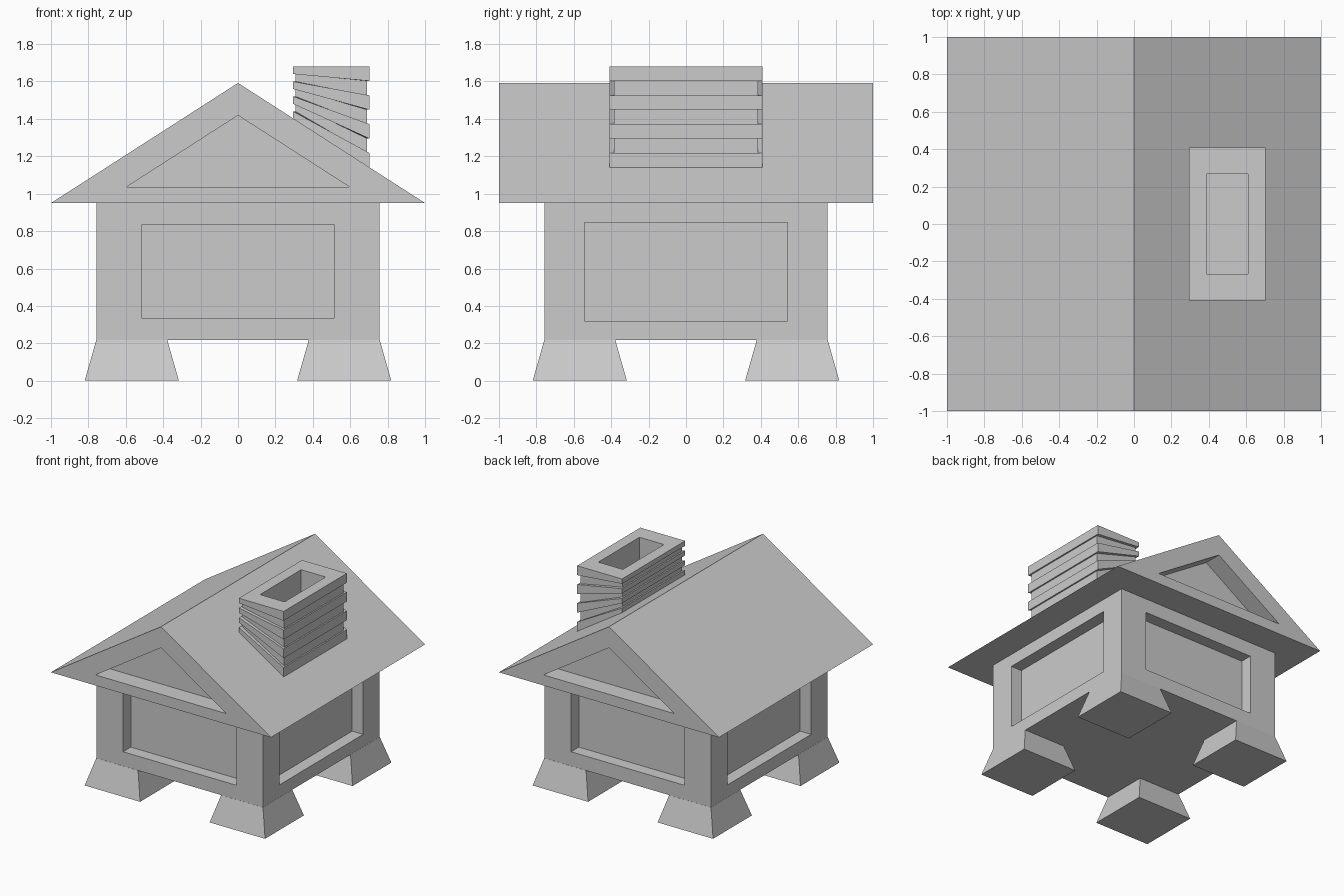
import bpy, bmesh
from mathutils import Vector

if "Cube" in bpy.data.objects:
    bpy.data.objects.remove(bpy.data.objects["Cube"])


def finish(bm, name):
    bmesh.ops.recalc_face_normals(bm, faces=bm.faces)
    mesh = bpy.data.meshes.new(name)
    bm.to_mesh(mesh)
    bm.free()
    obj = bpy.data.objects.new(name, mesh)
    bpy.context.collection.objects.link(obj)
    return obj


def loft(rings):
    """Closed solid skinned through rings of equal point count."""
    bm = bmesh.new()
    loops = [[bm.verts.new(p) for p in ring] for ring in rings]
    n = len(loops[0])
    for a, b in zip(loops, loops[1:]):
        for i in range(n):
            j = (i + 1) % n
            bm.faces.new((a[i], a[j], b[j], b[i]))
    bm.faces.new(loops[0][::-1])
    bm.faces.new(loops[-1])
    bmesh.ops.recalc_face_normals(bm, faces=bm.faces)
    return bm


def rect(x0, x1, y, z0, z1=None, y0=None):
    """Rectangle ring whose height runs from z0 at x0 to z1 at x1."""
    z1 = z0 if z1 is None else z1
    y0 = -y if y0 is None else y0
    return [(x0, y0, z0), (x1, y0, z1), (x1, y, z1), (x0, y, z0)]


def recess(bm, face, scale, depth):
    """Sink a scaled copy of the face's outline straight inwards."""
    face.normal_update()
    normal, centre = face.normal.copy(), face.calc_center_median()
    bmesh.ops.inset_individual(bm, faces=[face], thickness=0)
    for v in face.verts:
        v.co = centre + (v.co - centre) * scale
    bmesh.ops.inset_individual(bm, faces=[face], thickness=0)
    for v in face.verts:
        v.co -= normal * depth


# House body with a recessed panel on each wall
W = 0.757
bm = loft([rect(-W, W, W, 0.217), rect(-W, W, W, 0.95)])
for f in [f for f in bm.faces if abs(f.normal.z) < 0.5]:
    recess(bm, f, 0.68 if abs(f.normal.y) > 0.5 else 0.718, 0.1)
finish(bm, "house_body")

# Gabled roof with recessed triangles at both ends
bm = loft([[(-1, y, 0.95), (1, y, 0.95), (0, y, 1.592)] for y in (-1, 1)])
for f in [f for f in bm.faces if abs(f.normal.y) > 0.9]:
    recess(bm, f, 0.595, 0.15)
finish(bm, "roof")

# Four flared feet
for sx, side in ((-1, "left"), (1, "right")):
    for sy, end in ((-1, "front"), (1, "back")):
        cx, cy = sx * 0.568, sy * 0.568
        rings = [rect(cx - h, cx + h, cy + h, z, y0=cy - h)
                 for h, z in ((0.252, 0), (0.19, 0.217))]
        finish(loft(rings), f"{end}_{side}_foot")

# Chimney: fanned courses with shallow grooves, hollow at the top
TOP = 1.68
rings = []
for k in range(7, 0, -1):
    zl, zr = TOP - 0.04 * k, TOP - 0.077 * k
    outer = rect(0.295, 0.702, 0.41, zl, zr)
    inner = rect(0.307, 0.69, 0.385, zl, zr)
    if k == 7:
        rings.append(outer)
    else:
        rings += [inner, outer] if k % 2 else [outer, inner]
rings += [rect(0.295, 0.702, 0.41, TOP),
          rect(0.387, 0.61, 0.267, TOP),
          rect(0.387, 0.61, 0.267, 1.42)]
finish(loft(rings), "chimney")
